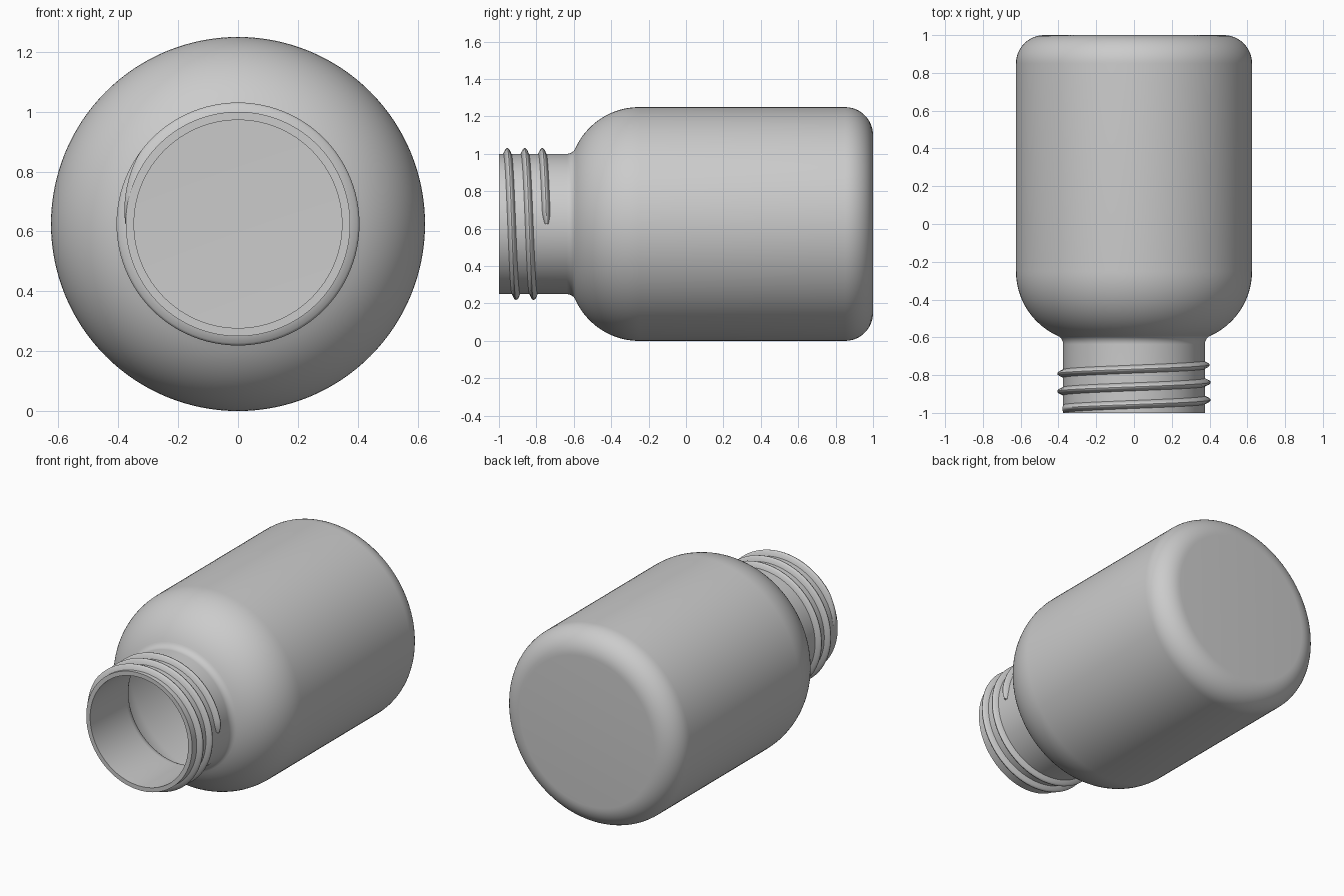
import bpy, bmesh, math

if "Cube" in bpy.data.objects:
    bpy.data.objects.remove(bpy.data.objects["Cube"])

SEG = 128
CZ = 0.625          # height of the bottle axis
WALL = 0.0275       # wall thickness
NECK = 0.375        # outer neck radius

plastic = bpy.data.materials.new("grey plastic")
plastic.diffuse_color = (0.6, 0.6, 0.6, 1)
plastic.use_nodes = True
plastic.node_tree.nodes["Principled BSDF"].inputs["Base Color"].default_value = plastic.diffuse_color


def arc(cy, cr, rad, a0, a1, n):
    """Points (y, r) on an arc in the profile plane."""
    return [(cy + rad * math.cos(a0 + (a1 - a0) * i / n),
             cr + rad * math.sin(a0 + (a1 - a0) * i / n)) for i in range(n + 1)]


def point(y, r, a):
    return (r * math.cos(a), y, CZ + r * math.sin(a))


def finish(name, bm):
    bmesh.ops.recalc_face_normals(bm, faces=bm.faces)
    mesh = bpy.data.meshes.new(name)
    bm.to_mesh(mesh)
    bm.free()
    mesh.materials.append(plastic)
    ob = bpy.data.objects.new(name, mesh)
    bpy.context.collection.objects.link(ob)
    bpy.ops.object.select_all(action='DESELECT')
    ob.select_set(True)
    bpy.context.view_layer.objects.active = ob
    bpy.ops.object.shade_smooth_by_angle(angle=math.radians(35))
    return ob


def wall_profile(t):
    """Bottle profile from lip to base, moved inward by t."""
    fil = 0.05                                  # fillet between neck and shoulder
    cy = -0.25 - math.sqrt((0.375 + fil) ** 2 - (NECK + fil - 0.25) ** 2)
    ang = math.atan2(0.25 - NECK - fil, -0.25 - cy)
    pts = [(-1, NECK - t)]
    pts += arc(cy, NECK + fil, fil + t, -math.pi / 2, ang, 8)
    pts += arc(-0.25, 0.25, 0.375 - t, math.pi + ang, math.pi / 2, 20)
    pts += arc(0.85, 0.475, 0.15 - t, math.pi / 2, 0, 12)
    return pts


# Bottle: hollow lathe, outer wall, lip and inner wall
bm = bmesh.new()
profile = wall_profile(0)[::-1] + wall_profile(WALL)
rings = [[bm.verts.new(point(y, r, 2 * math.pi * i / SEG)) for i in range(SEG)]
         for y, r in profile]
for p, q in zip(rings, rings[1:]):
    for i in range(SEG):
        j = (i + 1) % SEG
        bm.faces.new((p[i], p[j], q[j], q[i]))
bm.faces.new(rings[0])
bm.faces.new(rings[-1])
finish("bottle", bm)

# Screw thread: rounded ridge swept along a helix, cut off level with the lip
bm = bmesh.new()
section = [(-0.023, -0.008), (-0.021, 0.002), (-0.011, 0.023), (-0.006, 0.029),
           (0, 0.031), (0.006, 0.029), (0.011, 0.023), (0.021, 0.002), (0.023, -0.008)]
steps, turns, pitch = 240, 2.5, 0.0935
loops = []
for s in range(steps + 1):
    a = 2 * math.pi * turns * s / steps
    y0 = -0.745 - pitch * a / (2 * math.pi)
    # rounded start, tapered run-out at the lip
    k = min(1, math.sqrt((s + 0.6) / 3), 0.05 + (steps - s) / 10)
    w = min(1, math.sqrt((s + 0.6) / 3))
    loops.append([bm.verts.new(point(max(-1, y0 + dy * w),
                                     NECK + (dr * k if dr > 0 else dr), a))
                  for dy, dr in section])
n = len(section)
for p, q in zip(loops, loops[1:]):
    for i in range(n):
        j = (i + 1) % n
        bm.faces.new((p[i], p[j], q[j], q[i]))
bm.faces.new(loops[0])
bm.faces.new(loops[-1])
finish("screw_thread", bm)
